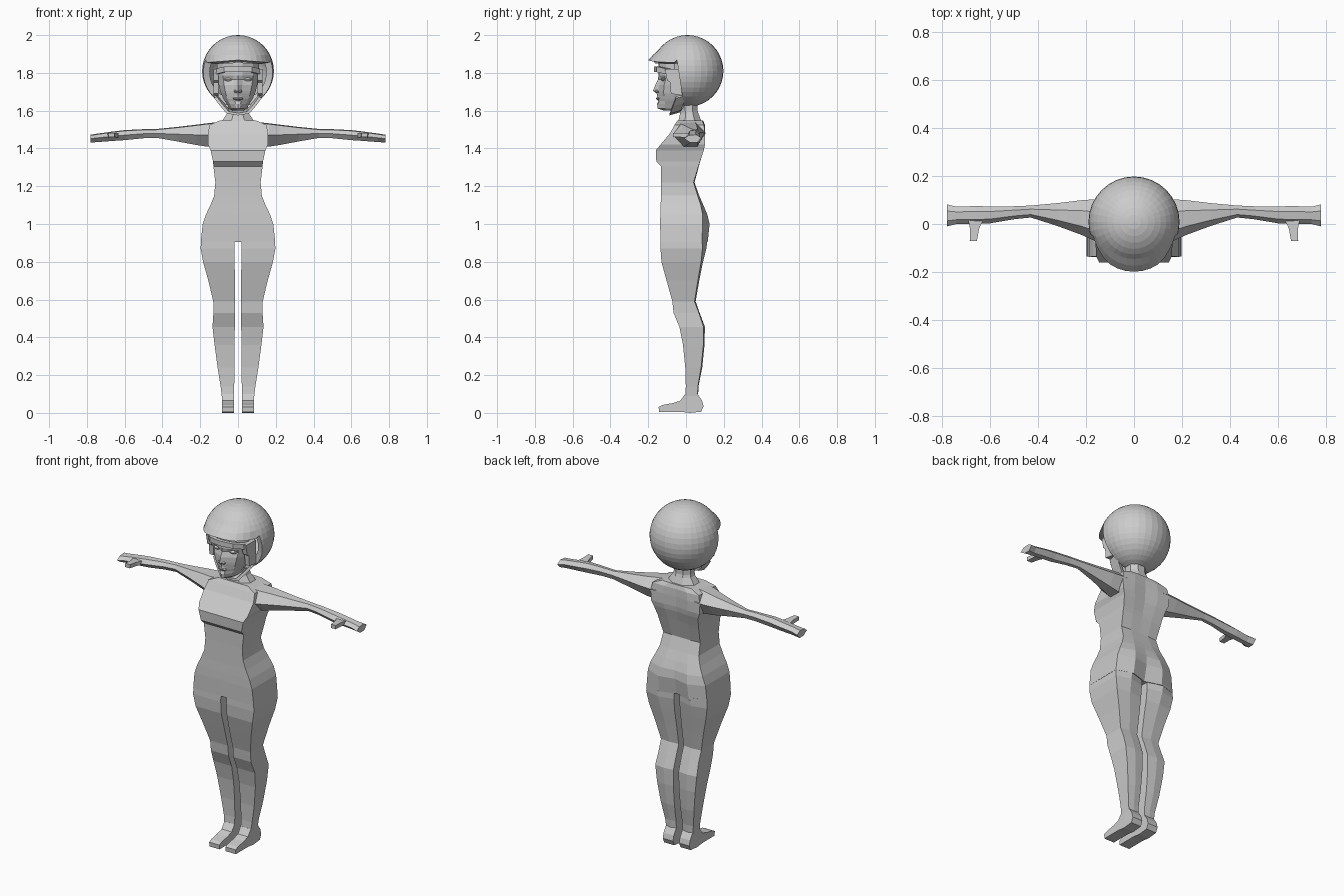
import bpy, bmesh, math
from mathutils import Vector

grey = bpy.data.materials.new("plain grey")
grey.diffuse_color = (0.6, 0.6, 0.6, 1)


def finish(name, bm):
    bmesh.ops.recalc_face_normals(bm, faces=bm.faces)
    me = bpy.data.meshes.new(name)
    bm.to_mesh(me)
    bm.free()
    me.materials.append(grey)
    ob = bpy.data.objects.new(name, me)
    bpy.context.collection.objects.link(ob)
    return ob


def loft(name, rings, mirror=False):
    """Skin a closed solid through rings of equal point count."""
    bm = bmesh.new()
    rows = [[bm.verts.new(p) for p in r] for r in rings]
    n = len(rows[0])
    for a, b in zip(rows, rows[1:]):
        for i in range(n):
            j = (i + 1) % n
            bm.faces.new((a[i], a[j], b[j], b[i]))
    bm.faces.new(rows[0])
    bm.faces.new(rows[-1])
    ob = finish(name, bm)
    if mirror:
        m = ob.modifiers.new("mirror", 'MIRROR')
        m.use_mirror_merge = False
    return ob


def slab(name, pts, x0, x1, mirror=False):
    """Extrude a (y, z) outline from x0 to x1."""
    return loft(name, [[(x, y, z) for y, z in pts] for x in (x0, x1)], mirror)


# Torso: z, half width, front y, back corner y, back bulge y, spine y
torso = [
    (0.905, .197, -.135, .085, .115, .085),
    (1.00, .187, -.137, .087, .125, .105),
    (1.05, .170, -.136, .088, .113, .105),
    (1.10, .146, -.134, .078, .092, .090),
    (1.15, .126, -.133, .062, .070, .070),
    (1.22, .120, -.132, .040, .045, .045),
    (1.305, .130, -.132, .066, .068, .066),
    (1.33, .132, -.157, .074, .075, .072),
    (1.39, .145, -.160, .094, .094, .088),
    (1.42, .158, -.135, .100, .100, .092),
    (1.48, .160, -.085, .100, .102, .095),
    (1.525, .150, -.060, .095, .100, .095),
    (1.548, .095, -.045, .085, .090, .090),
]
loft("torso", [[(0, f, z), (w, f, z), (w, c, z), (w * .5, b, z), (0, s, z),
                (-w * .5, b, z), (-w, c, z), (-w, f, z)]
               for z, w, f, c, b, s in torso])

# Neck and collar
neck = [(1.535, .10, -.048, .09), (1.585, .062, -.035, .07),
        (1.60, .058, -.035, .065), (1.70, .06, -.045, .065)]
loft("neck", [[(w * math.cos(t), (f + b) / 2 - (b - f) / 2 * math.sin(t), z)
               for t in [math.tau * (i + .5) / 8 for i in range(8)]]
              for z, w, f, b in neck])

# Legs: z, inner x, outer x, front y, back corner y, back bulge y
leg = [
    (0.92, .018, .195, -.134, .085, .114),
    (0.87, .018, .198, -.135, .087, .108),
    (0.80, .018, .185, -.130, .080, .090),
    (0.70, .016, .157, -.103, .063, .070),
    (0.59, .016, .131, -.072, .045, .051),
    (0.53, .016, .130, -.066, .068, .072),
    (0.455, .017, .135, -.035, .093, .100),
    (0.36, .018, .124, -.016, .092, .098),
    (0.24, .019, .108, -.004, .080, .086),
    (0.14, .020, .092, -.001, .063, .066),
    (0.09, .020, .086, -.004, .061, .064),
    (0.045, .020, .085, -.02, .080, .085),
]
loft("leg", [[(i, f, z), (o, f, z), (o, c, z), ((i + o) / 2, b, z), (i, c, z)]
             for z, i, o, f, c, b in leg], True)

# Feet
slab("foot", [(-.143, .006), (-.145, .032), (-.125, .042), (-.07, .052), (-.03, .065),
              (-.004, .10), (.062, .10), (.085, .065), (.093, .035), (.08, .006),
              (.02, 0), (-.03, .006)], .020, .086, True)

# Arms: x, front y, back y, bottom z, top z
arm = [
    (.10, -.075, .100, 1.405, 1.540),
    (.165, -.070, .103, 1.410, 1.533),
    (.22, -.045, .099, 1.418, 1.526),
    (.32, -.008, .087, 1.437, 1.514),
    (.43, .027, .077, 1.456, 1.503),
    (.50, .020, .074, 1.454, 1.502),
    (.60, .003, .073, 1.444, 1.497),
    (.66, .000, .075, 1.440, 1.490),
    (.74, .000, .072, 1.434, 1.479),
    (.78, -.010, .082, 1.431, 1.473),
]
loft("arm", [[(x, f, b0 * .5 + t * .5), (x, f * .75 + b * .25, t - .004),
              (x, f * .3 + b * .7, t), (x, b, t * .6 + b0 * .4),
              (x, f * .25 + b * .75, b0), (x, f * .65 + b * .35, b0)]
             for x, f, b, b0, t in arm], True)

# Thumbs
loft("thumb", [[(cx - w, y, z - .011), (cx + w, y, z - .011), (cx + w, y, z + .011),
                (cx - w, y, z + .011)]
               for cx, w, y, z in [(.66, .032, .02, 1.468), (.665, .019, -.02, 1.470),
                                   (.67, .015, -.07, 1.472)]], True)

# Head: z, half width, nose-line y, inner face y, cheek y
head = [
    (1.600, .030, -.115, -.115, -.100),
    (1.612, .046, -.150, -.146, -.110),
    (1.635, .060, -.153, -.148, -.112),
    (1.650, .070, -.146, -.142, -.112),
    (1.663, .077, -.158, -.144, -.114),
    (1.678, .084, -.152, -.143, -.116),
    (1.692, .090, -.156, -.143, -.118),
    (1.705, .094, -.175, -.144, -.118),
    (1.735, .102, -.163, -.142, -.116),
    (1.765, .108, -.148, -.130, -.108),
    (1.785, .110, -.146, -.143, -.113),
    (1.850, .110, -.145, -.143, -.105),
    (1.900, .090, -.120, -.118, -.080),
]
loft("head", [[(0, n, z), (w * .22, i, z), (w * .72, c, z), (w, -.06, z), (w * .8, .03, z),
               (-w * .8, .03, z), (-w, -.06, z), (-w * .72, c, z), (-w * .22, i, z)]
              for z, w, n, i, c in head])


def lozenge(name, c, r, seg=8):
    """Small faceted ellipsoid, mirrored to both sides."""
    bm = bmesh.new()
    bmesh.ops.create_uvsphere(bm, u_segments=seg, v_segments=6, radius=1)
    for v in bm.verts:
        v.co = Vector([c[k] + v.co[k] * r[k] for k in range(3)])
    ob = finish(name, bm)
    if c[0]:
        ob.modifiers.new("mirror", 'MIRROR').use_mirror_merge = False


# Eyes and lips
lozenge("eye", (.050, -.118, 1.765), (.024, .014, .010))
lozenge("nostril", (.012, -.152, 1.703), (.010, .012, .008))
lozenge("lips", (0, -.147, 1.664), (.028, .012, .007))


def band(name, path, z0, z1):
    """Upright strip following an (x, y) path, with an inner copy for thickness."""
    loft(name, [[(x, y, z0 - d), (x, y, z1 - d), (x * .88, y + .02, z1 - d),
                 (x * .88, y + .02, z0 - d)] for x, y, d in path])


# Fringe under the helmet
band("fringe", [(-.125, -.055, .02), (-.115, -.11, .012), (-.075, -.155, .002), (0, -.17, 0),
                (.075, -.155, .002), (.115, -.11, .012), (.125, -.055, .02)], 1.806, 1.835)

# Side locks and chin straps
slab("side_lock", [(-.112, 1.82), (-.10, 1.76), (-.085, 1.75), (-.08, 1.69),
                   (-.02, 1.68), (-.02, 1.82)], .102, .130, True)
loft("chin_strap", [[(x, y - .028, z), (x, y + .028, z + .016),
                     (x - .012, y + .028, z + .026), (x - .012, y - .028, z + .010)]
                    for x, y, z in [(.125, -.025, 1.665), (.095, -.04, 1.625),
                                    (.060, -.055, 1.585), (0, -.06, 1.575)]], True)

# Helmet: sphere with the face opening cut out and the brim pushed forward
bm = bmesh.new()
bmesh.ops.create_uvsphere(bm, u_segments=32, v_segments=20, radius=.19)
bmesh.ops.translate(bm, verts=bm.verts, vec=(0, .008, 1.81))
for co, no in (((0, 0, 1.868), (0, 0, 1)), ((0, -.05, 1.88), (0, 1, .15))):
    bmesh.ops.bisect_plane(bm, geom=bm.verts[:] + bm.edges[:] + bm.faces[:],
                           plane_co=co, plane_no=no)
opening = []
for f in bm.faces:
    c = f.calc_center_median()
    if c.z < 1.868 and c.y < -.05 + (1.88 - c.z) * .15:
        opening.append(f)
bmesh.ops.delete(bm, geom=opening, context='FACES')
for v in bm.verts:
    if v.co.y < -.06 and v.co.z > 1.86:
        v.co.y -= .026 * min(1, max(0, (1.92 - v.co.z) / .05)) * min(1, (-.06 - v.co.y) / .08)
        v.co.z -= .012 * max(0, (1.90 - v.co.z) / .032) * min(1, abs(v.co.x) / .15)
helmet = finish("helmet", bm)
shell = helmet.modifiers.new("shell", 'SOLIDIFY')
shell.thickness = .035
shell.offset = -1
